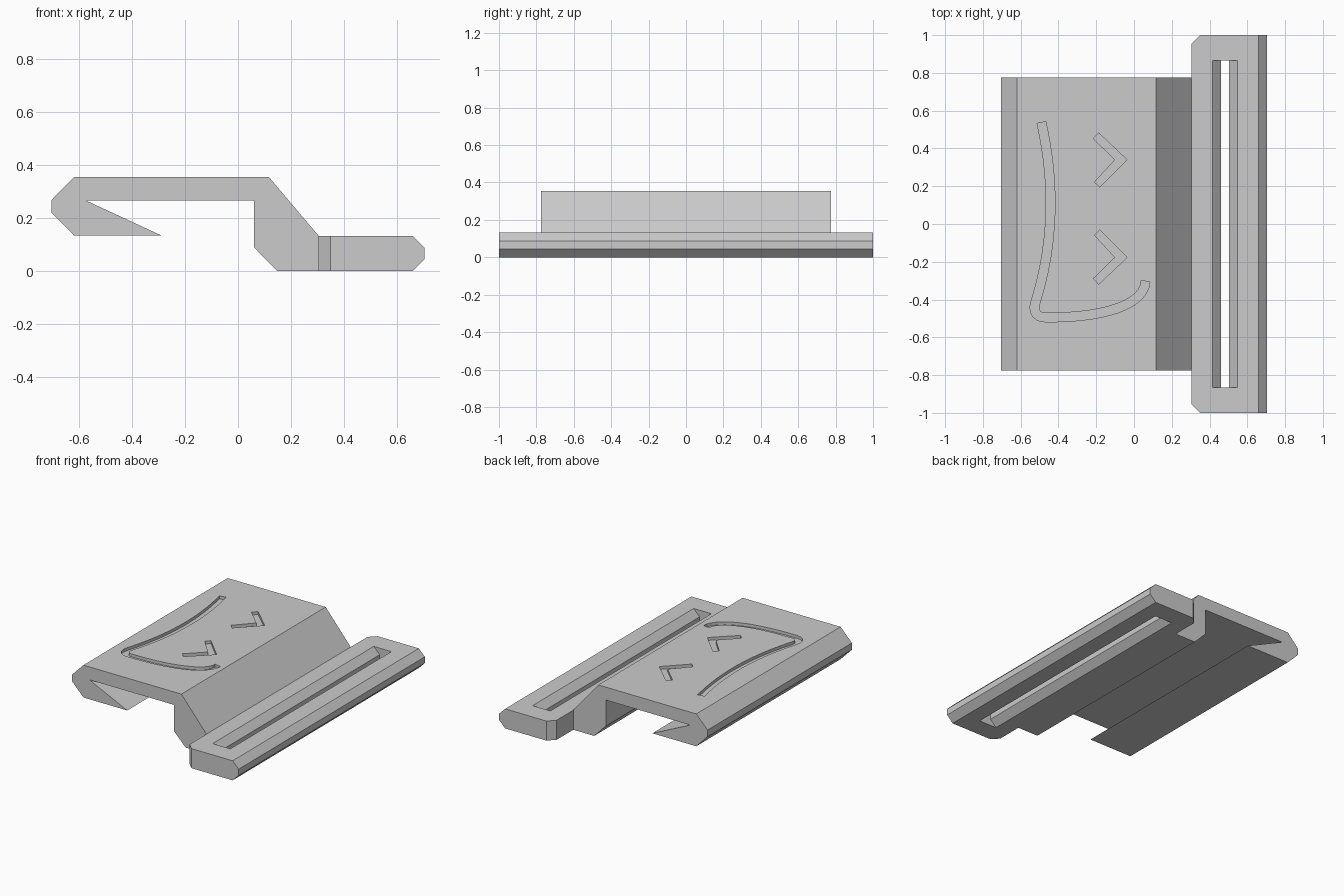
import bpy
import bmesh
from mathutils import Vector
from mathutils.geometry import interpolate_bezier

cube = bpy.data.objects.get("Cube")
if cube:
    bpy.data.objects.remove(cube, do_unlink=True)

grey = bpy.data.materials.new("plain grey")
grey.use_nodes = True
grey.diffuse_color = (0.6, 0.6, 0.6, 1)
grey.node_tree.nodes["Principled BSDF"].inputs["Base Color"].default_value = grey.diffuse_color


def prism(name, outline, start, end, axis):
    """Extrude a flat outline along y (outline is x, z) or z (outline is x, y)."""
    bm = bmesh.new()
    place = (lambda a, b: (a, start, b)) if axis == "y" else (lambda a, b: (a, b, start))
    face = bm.faces.new([bm.verts.new(place(a, b)) for a, b in outline])
    top = bmesh.ops.extrude_face_region(bm, geom=[face])["geom"]
    step = Vector((0, end - start, 0) if axis == "y" else (0, 0, end - start))
    bmesh.ops.translate(bm, vec=step, verts=[v for v in top if isinstance(v, bmesh.types.BMVert)])
    bmesh.ops.recalc_face_normals(bm, faces=bm.faces)
    mesh = bpy.data.meshes.new(name)
    bm.to_mesh(mesh)
    bm.free()
    mesh.materials.append(grey)
    obj = bpy.data.objects.new(name, mesh)
    bpy.context.collection.objects.link(obj)
    return obj


def cut(obj, cutters):
    """Subtract each cutter, bake the result and discard the cutters."""
    for cutter in cutters:
        cutter.hide_render = True
        mod = obj.modifiers.new("cut", "BOOLEAN")
        mod.operation = "DIFFERENCE"
        mod.solver = "EXACT"
        mod.object = cutter
    bpy.context.view_layer.update()
    graph = bpy.context.evaluated_depsgraph_get()
    baked = bpy.data.meshes.new_from_object(obj.evaluated_get(graph))
    obj.modifiers.clear()
    obj.data = baked
    for cutter in cutters:
        bpy.data.objects.remove(cutter, do_unlink=True)


def ribbon(path, width):
    """Outline of a band of constant width around a path."""
    left, right = [], []
    for i, p in enumerate(path):
        along = (path[min(i + 1, len(path) - 1)] - path[max(i - 1, 0)]).normalized()
        side = Vector((-along.y, along.x)) * width / 2
        left.append(p + side)
        right.append(p - side)
    return left + right[::-1]


THICK, TOP, BEVEL = 0.133, 0.355, 0.045

# Stepped clip with a barbed hook along its free edge
clip = prism("hook_clip", [
    (-0.705, 0.268), (-0.62, TOP), (0.117, TOP), (0.305, THICK), (0.305, 0),
    (0.148, 0), (0.06, 0.09), (0.06, 0.267), (-0.575, 0.267),
    (-0.29, 0.135), (-0.62, 0.135), (-0.705, 0.222)], -0.775, 0.775, "y")

# Engraved chevron eyes, mirrored about the middle of the face
chevron = [(-0.187, 0.482), (-0.037, 0.34), (-0.181, 0.195),
           (-0.209, 0.222), (-0.1, 0.34), (-0.215, 0.452)]
floor, above = TOP - 0.02, TOP + 0.05
grooves = [prism("eye_groove", chevron, floor, above, "z"),
           prism("eye_groove", [(x, 0.163 - y) for x, y in chevron], floor, above, "z")]

# Engraved crooked mouth made of three joined curves
curves = [
    ((-0.49, 0.537), (-0.433, 0.28), (-0.407, -0.05), (-0.523, -0.42)),
    ((-0.523, -0.42), (-0.535, -0.46), (-0.515, -0.494), (-0.475, -0.494)),
    ((-0.475, -0.494), (-0.2, -0.5), (0.055, -0.44), (0.061, -0.303)),
]
path = []
for a, b, c, d in curves:
    points = interpolate_bezier(Vector(a), Vector(b), Vector(c), Vector(d), 14)
    path += [p.to_2d() for p in points[1 if path else 0:]]
grooves.append(prism("mouth_groove", ribbon(path, 0.047), floor, above, "z"))
cut(clip, grooves)

# Strap bar with a bevelled outer edge
bar = prism("strap_bar", [
    (0.305, 0), (0.66, 0), (0.705, BEVEL), (0.705, THICK - BEVEL),
    (0.66, THICK), (0.305, THICK)], -1, 1, "y")

# Strap slot, flared at both faces, continuing the flare past them
low, high, extra = 0.46, 0.503, BEVEL + 0.02
half = [(high, BEVEL), (high, THICK - BEVEL), (high + extra, THICK + 0.02)]
slot = [(high + extra, -0.02)] + half
slot += [(low + high - x, z) for x, z in reversed(slot)]
cutters = [prism("slot_cutter", slot, -0.865, 0.865, "y")]

# Clipped inner corners at both ends of the bar
for s in (-1, 1):
    corner = [(0.25, s * 0.9), (0.25, s * 1.1), (0.45, s * 1.1)]
    cutters.append(prism("corner_cutter", [(x, y) for x, y in corner], -0.1, 0.3, "z"))
cut(bar, cutters)
